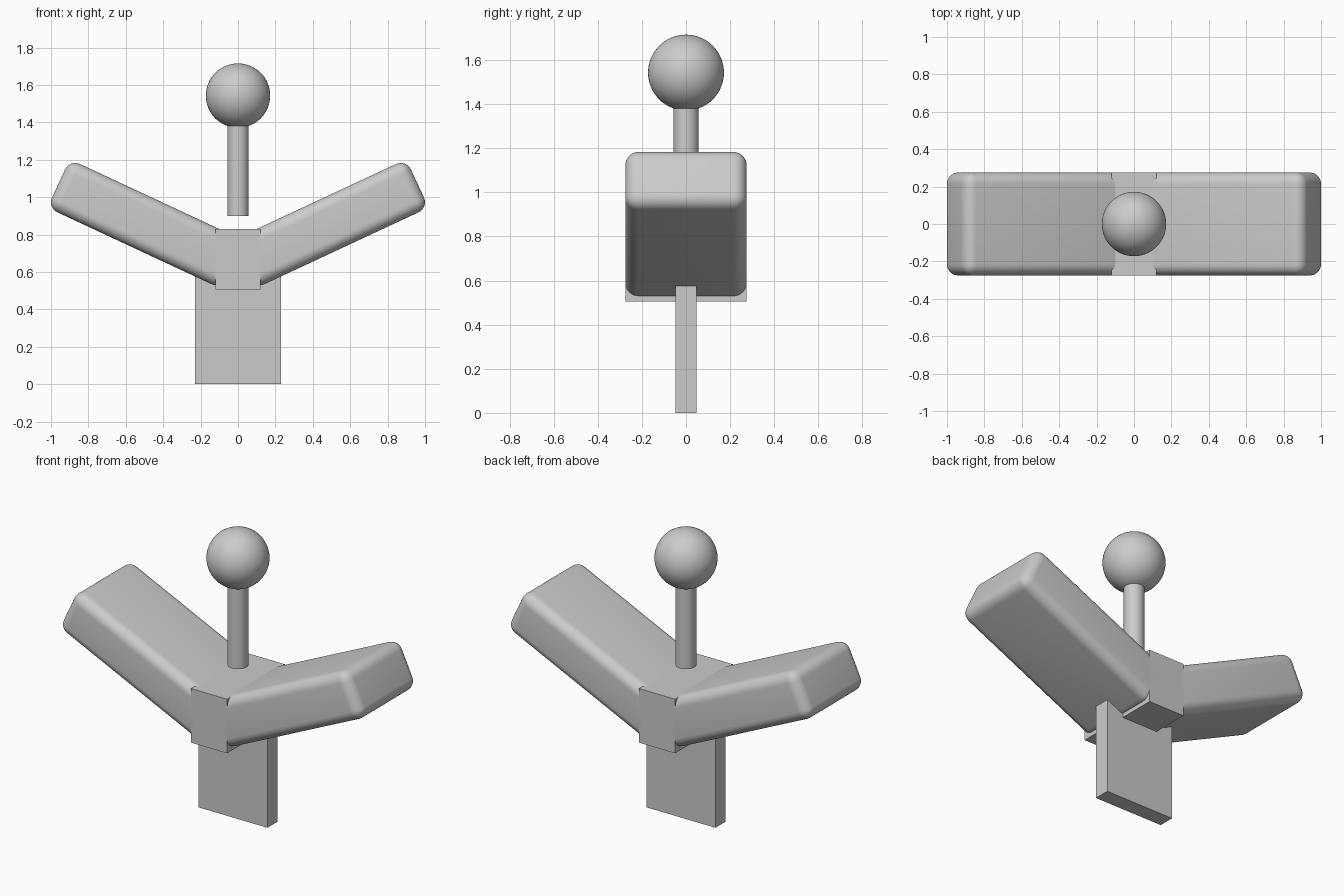
import bpy
from math import radians, cos, sin
from mathutils import Vector

cube = bpy.data.objects.get("Cube")
if cube:
    bpy.data.objects.remove(cube, do_unlink=True)

grey = bpy.data.materials.new("plain_grey")
grey.use_nodes = True
COLOUR = (0.6, 0.6, 0.6, 1)
grey.diffuse_color = COLOUR
grey.node_tree.nodes["Principled BSDF"].inputs["Base Color"].default_value = COLOUR


def finish(name, smooth=False):
    obj = bpy.context.object
    obj.name = name
    obj.data.materials.append(grey)
    if smooth:
        bpy.ops.object.shade_smooth_by_angle(angle=radians(40))
    return obj


def box(name, size, centre, tilt=0, bevel=0):
    bpy.ops.mesh.primitive_cube_add(size=1, location=centre)
    obj = bpy.context.object
    obj.scale = size
    bpy.ops.object.transform_apply(location=False, rotation=False, scale=True)
    obj.rotation_euler.y = tilt
    if bevel:
        mod = obj.modifiers.new("rounded_edges", "BEVEL")
        mod.width = bevel
        mod.segments = 8
        bpy.ops.object.modifier_apply(modifier=mod.name)
    return finish(name, smooth=bevel > 0)


# Upright plate and central block
box("base_plate", (0.46, 0.096, 0.6), (0, 0, 0.3))
box("centre_block", (0.24, 0.55, 0.325), (0, 0, 0.6675))

# Rounded arms rising to both sides from inside the block
ANGLE = radians(25)
INNER, OUTER = -0.1, 0.926
for side, name in ((1, "left_arm"), (-1, "right_arm")):
    mid = (INNER + OUTER) / 2
    centre = Vector((side * (0.12 + mid * cos(ANGLE)), 0, 0.682 + mid * sin(ANGLE)))
    box(name, (OUTER - INNER, 0.55, 0.285), centre, -side * ANGLE, 0.06)

# Floating pin with a ball on top
bpy.ops.mesh.primitive_cylinder_add(vertices=48, radius=0.057, depth=0.55, location=(0, 0, 1.175))
finish("pin", smooth=True)
bpy.ops.mesh.primitive_uv_sphere_add(segments=64, ring_count=32, radius=0.172, location=(0, 0, 1.543))
finish("ball", smooth=True)
